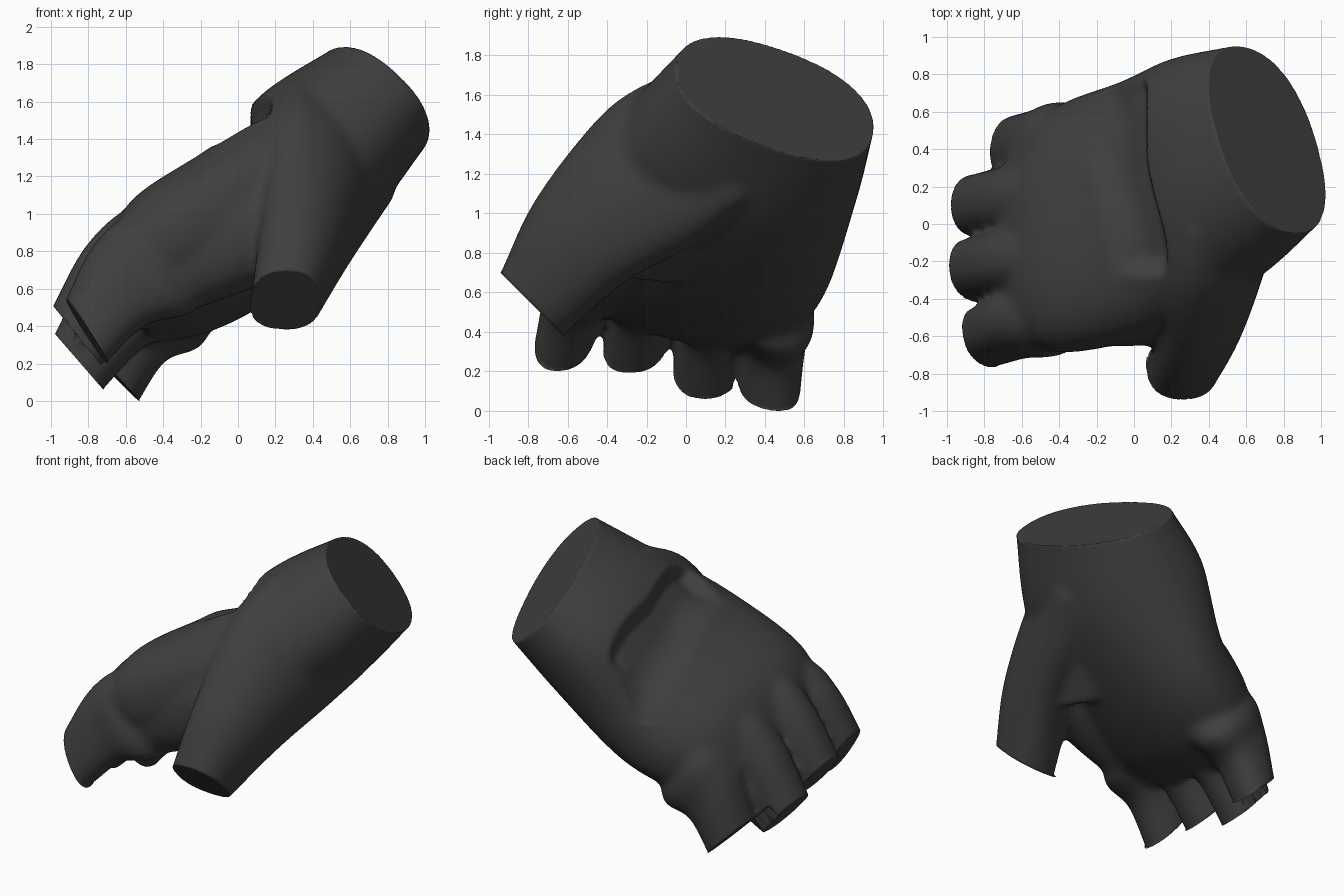
import bpy, bmesh, math
from mathutils import Vector

if "Cube" in bpy.data.objects:
    bpy.data.objects.remove(bpy.data.objects["Cube"])

FABRIC = bpy.data.materials.new("charcoal fabric")
FABRIC.diffuse_color = (0.05, 0.05, 0.05, 1)
FABRIC.use_nodes = True
FABRIC.node_tree.nodes["Principled BSDF"].inputs["Base Color"].default_value = FABRIC.diffuse_color


def sec(c, u, v):
    """Cross-section: centre, half width vector, half thickness vector."""
    return [Vector(c), Vector(u), Vector(v)]


def lerp(a, b, t):
    return [p + (q - p) * t for p, q in zip(a, b)]


def points(s, n=32, e=2.3):
    """Rounded oval around a section."""
    out = []
    for i in range(n):
        a = 2 * math.pi * i / n
        cu, cv = [math.copysign(abs(f) ** (2 / e), f) for f in (math.cos(a), math.sin(a))]
        out.append(s[0] + s[1] * cu + s[2] * cv)
    return out


def smooth_path(secs, steps=5):
    """Catmull-Rom interpolation through the sections."""
    k = [secs[0]] + secs + [secs[-1]]
    out = []
    for i in range(1, len(k) - 2):
        for j in range(steps):
            t = j / steps
            out.append([0.5 * (2 * b + (c - a) * t + (2 * a - 5 * b + 4 * c - d) * t * t
                               + (3 * b - a - 3 * c + d) * t ** 3)
                        for a, b, c, d in zip(k[i - 1], k[i], k[i + 1], k[i + 2])])
    return out + [secs[-1]]


def skin(bm, secs):
    """Closed tube through the sections."""
    rows = [[bm.verts.new(p) for p in points(s)] for s in smooth_path(secs)]
    n = len(rows[0])
    faces = [bm.faces.new(rows[0][::-1]), bm.faces.new(rows[-1])]
    for a, b in zip(rows, rows[1:]):
        for i in range(n):
            j = (i + 1) % n
            faces.append(bm.faces.new((a[i], a[j], b[j], b[i])))
    bmesh.ops.recalc_face_normals(bm, faces=faces)


# Sections listed from the open end inwards
wrist = [
    sec((0.71, 0.45, 1.58), (-0.14, 0.50, -0.17), (-0.27, 0.03, 0.25)),
    sec((0.40, 0.28, 1.29), (-0.12, 0.60, -0.17), (-0.29, 0.07, 0.33)),
    sec((0.03, 0.09, 0.96), (-0.08, 0.67, -0.20), (-0.19, 0.02, 0.36)),
    sec((-0.37, -0.02, 0.72), (0.02, 0.67, -0.14), (-0.20, 0.00, 0.32)),
    sec((-0.61, -0.05, 0.53), (0.02, 0.52, -0.12), (-0.13, 0.00, 0.18)),
]
thumb = [
    sec((0.26, -0.78, 0.54), (0.19, 0.00, 0.00), (0.00, -0.16, 0.16)),
    sec((0.36, -0.53, 0.87), (0.24, 0.03, -0.05), (-0.02, -0.22, 0.21)),
    sec((0.45, -0.16, 1.20), (0.29, 0.05, -0.12), (-0.03, -0.22, 0.31)),
    sec((0.56, 0.13, 1.40), (0.26, 0.03, -0.17), (-0.10, -0.18, 0.27)),
]
# Web between thumb and index finger, and the pad filling thumb to palm
web = [
    sec((0.38, -0.36, 1.00), (0, 0.22, 0), (0, 0, 0.28)),
    sec((0.05, -0.41, 0.89), (0, 0.24, 0), (0, 0, 0.30)),
    sec((-0.35, -0.43, 0.75), (0, 0.22, 0), (-0.08, 0, 0.27)),
]
pad = [
    sec((0.56, 0.12, 1.28), (0.05, -0.30, 0.10), (0.17, 0.00, -0.15)),
    sec((0.39, -0.04, 1.01), (0.07, -0.33, 0.08), (0.15, 0.00, -0.15)),
    sec((0.25, -0.20, 0.80), (0.10, -0.28, 0.04), (0.10, 0.00, -0.16)),
]


def finger(tip, base):
    mid = lerp(tip, base, 0.5)
    mid[0] = mid[0] + Vector((-0.03, 0, 0.06))
    root = [base[0].lerp(Vector((0.03, 0.05, 0.95)), 0.55), base[1] * 0.55, base[2] * 0.55]
    return [tip, mid, base, root]


digits = [
    # index, middle, ring and little fingers
    finger(sec((-0.81, -0.61, 0.375), (-0.01, 0.15, -0.01), (-0.11, 0.04, 0.17)),
           sec((-0.40, -0.47, 0.74), (0.00, 0.20, 0.00), (-0.17, 0.02, 0.26))),
    finger(sec((-0.86, -0.25, 0.35), (0.00, 0.165, 0.00), (-0.13, 0.03, 0.16)),
           sec((-0.40, -0.17, 0.75), (0.00, 0.20, 0.00), (-0.18, 0.00, 0.28))),
    finger(sec((-0.85, 0.10, 0.21), (0.00, 0.165, 0.00), (-0.13, 0.00, 0.15)),
           sec((-0.38, 0.16, 0.67), (0.00, 0.20, 0.00), (-0.17, 0.00, 0.27))),
    finger(sec((-0.65, 0.42, 0.125), (0.02, 0.16, -0.03), (-0.12, 0.00, 0.12)),
           sec((-0.34, 0.44, 0.55), (0.00, 0.20, -0.03), (-0.16, 0.00, 0.24))),
]
open_parts = [wrist, thumb] + digits

# Glove: every part runs a little past its opening, then all are fused
bm = bmesh.new()
for s in open_parts:
    skin(bm, [lerp(s[0], s[1], -0.3)] + s)
skin(bm, web)
skin(bm, pad)
me = bpy.data.meshes.new("glove")
bm.to_mesh(me)
bm.free()
me.materials.append(FABRIC)
glove = bpy.data.objects.new("glove", me)
bpy.context.collection.objects.link(glove)
glove.select_set(True)
bpy.context.view_layer.objects.active = glove
rm = glove.modifiers.new("fuse", 'REMESH')
rm.mode = 'VOXEL'
rm.voxel_size = 0.02
sm = glove.modifiers.new("soften", 'SMOOTH')
sm.factor = 0.5
sm.iterations = 22
for m in ("fuse", "soften"):
    bpy.ops.object.modifier_apply(modifier=m)


def ramp(x):
    x = max(0.0, min(1.0, x))
    return x * x * (3 - 2 * x)


bm = bmesh.new()
bm.from_mesh(glove.data)
bm.normal_update()

# Slot on the back of the hand, stepping down from the wrist strap
slot = []
for v in bm.verts:
    x, y, z = v.co
    edge = 0.05 + 0.11 * ramp((0.4 - y) / 0.6)
    t = (edge - x) / 0.32
    if z > 0.9 and -0.1 < t < 1:
        w = (ramp(t / 0.12 + 0.5) * (1 - ramp((t - 0.3) / 0.7)) * ramp((y + 0.30) / 0.14)
             * ramp((0.85 - y) / 0.15) * ramp((v.normal.z - 0.15) / 0.3))
        if w > 0:
            slot.append((v, w))
for v, w in slot:
    v.co += Vector((0.40, 0, -0.91)) * 0.095 * w
for i in range(3):
    bmesh.ops.smooth_vert(bm, verts=[v for v, w in slot], factor=0.5,
                          use_axis_x=True, use_axis_y=True, use_axis_z=True)

# Trim the wrist, thumb and finger ends flat
for s in open_parts:
    c, u, w = s[0]
    n = u.cross(w).normalized()
    if n.dot(c - s[1][0]) < 0:
        n = -n
    du, dw = w.cross(n), u.cross(n)
    for v in bm.verts:
        p = v.co - c
        d = p.dot(n)
        a, b = p.dot(du) / u.dot(du), p.dot(dw) / w.dot(dw)
        if 0 < d < 0.3 and abs(a) < 1.12 and abs(b) < 1.4:
            v.co -= n * d
bmesh.ops.remove_doubles(bm, verts=bm.verts[:], dist=0.005)
for f in bm.faces:
    f.material_index = 0
bm.to_mesh(glove.data)
bm.free()
bpy.ops.object.shade_smooth_by_angle(angle=math.radians(75))
